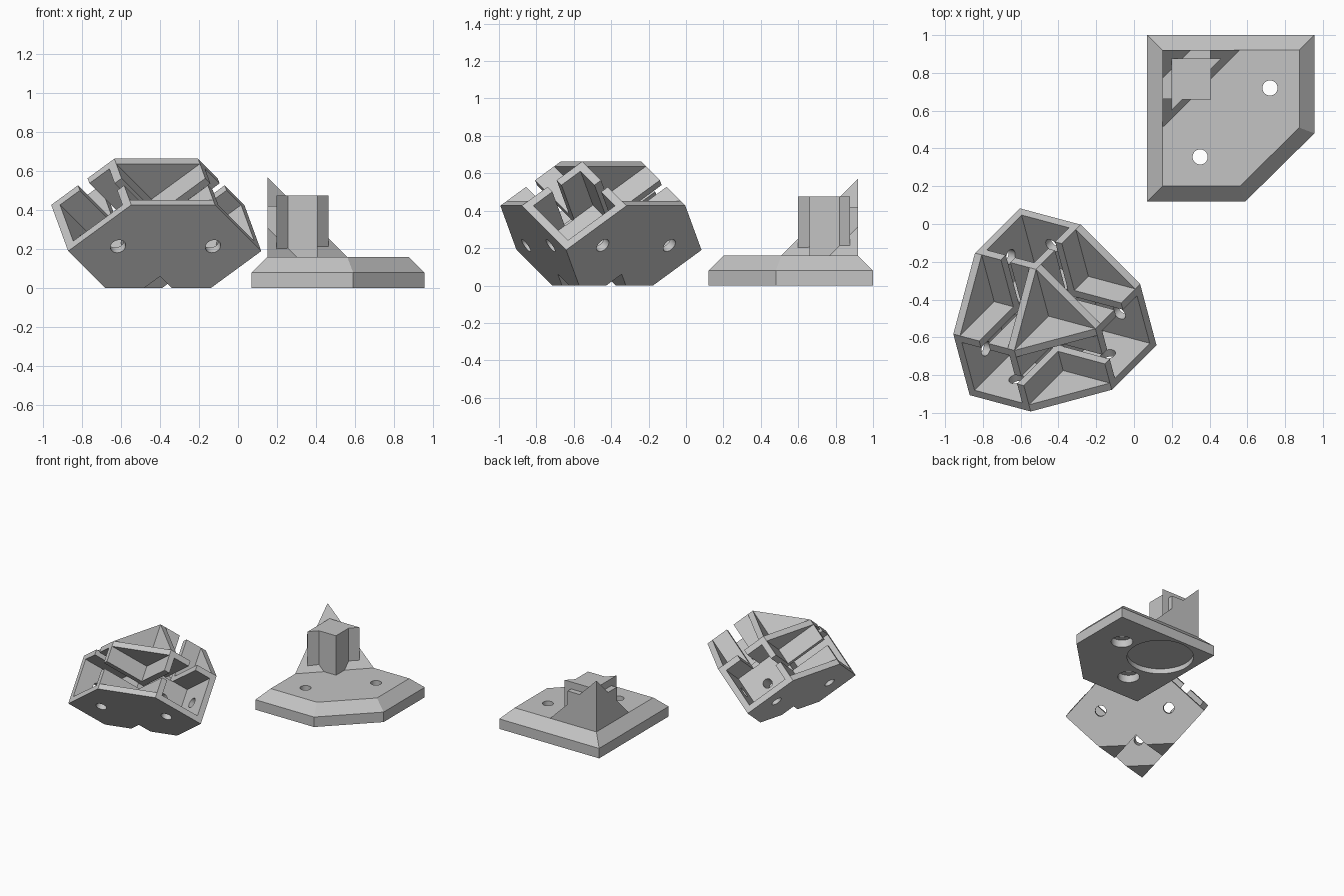
import bpy, bmesh, math
from mathutils import Matrix, Vector

cube = bpy.data.objects.get("Cube")
if cube:
    bpy.data.objects.remove(cube, do_unlink=True)

grey = bpy.data.materials.new("plain_grey")
grey.use_nodes = True
grey.diffuse_color = (0.55, 0.55, 0.55, 1)
grey.node_tree.nodes["Principled BSDF"].inputs["Base Color"].default_value = (0.55, 0.55, 0.55, 1)


def add(name, bm):
    bmesh.ops.recalc_face_normals(bm, faces=bm.faces[:])
    me = bpy.data.meshes.new(name)
    bm.to_mesh(me)
    bm.free()
    ob = bpy.data.objects.new(name, me)
    me.materials.append(grey)
    bpy.context.collection.objects.link(ob)
    return ob


def loft(name, *sections):
    """Solid through cross-sections, each given as (outline, height)."""
    bm = bmesh.new()
    rings = [[bm.verts.new((x, y, z)) for x, y in pts] for pts, z in sections]
    bm.faces.new(rings[0])
    bm.faces.new(rings[-1])
    for low, high in zip(rings, rings[1:]):
        for i in range(len(low)):
            j = (i + 1) % len(low)
            bm.faces.new((low[i], low[j], high[j], high[i]))
    return add(name, bm)


def box(name, lo, hi):
    (x0, y0, z0), (x1, y1, z1) = lo, hi
    outline = [(x0, y0), (x1, y0), (x1, y1), (x0, y1)]
    return loft(name, (outline, z0), (outline, z1))


def rod(name, x, y, z0, z1, radius, sides=32):
    outline = [(x + radius * math.cos(math.tau * i / sides),
                y + radius * math.sin(math.tau * i / sides)) for i in range(sides)]
    return loft(name, (outline, z0), (outline, z1))


def combine(ob, other, operation="DIFFERENCE"):
    other.hide_render = True
    mod = ob.modifiers.new("shape", "BOOLEAN")
    mod.operation = operation
    mod.solver = "EXACT"
    mod.object = other
    bpy.context.view_layer.objects.active = ob
    bpy.ops.object.modifier_apply(modifier=mod.name)
    bpy.data.objects.remove(other, do_unlink=True)


def finish(ob):
    bpy.ops.object.select_all(action="DESELECT")
    ob.select_set(True)
    bpy.context.view_layer.objects.active = ob
    bpy.ops.object.shade_smooth_by_angle(angle=math.radians(30))


# Foot plate: clipped square with a bevelled upper half
outer = [(0.07, 0.12), (0.59, 0.12), (0.955, 0.48), (0.955, 1.0), (0.07, 1.0)]
inner = [(0.15, 0.20), (0.56, 0.20), (0.875, 0.51), (0.875, 0.92), (0.15, 0.92)]
plate = loft("foot_plate", (outer, 0), (outer, 0.08), (inner, 0.16))
combine(plate, rod("pad_recess", 0.36, 0.73, -0.1, 0.04, 0.245, 64))
for x, y in ((0.35, 0.355), (0.72, 0.72)):
    combine(plate, rod("screw_hole", x, y, -0.1, 0.3, 0.04))
    combine(plate, rod("screw_head_recess", x, y, -0.1, 0.06, 0.08))
finish(plate)

# Foot post: corner gusset, square neck and flared post
bm = bmesh.new()
corners = [bm.verts.new(p) for p in ((0.15, 0.92, 0.16), (0.56, 0.92, 0.16),
                                     (0.15, 0.51, 0.16), (0.15, 0.92, 0.57))]
for skip in corners:
    bm.faces.new([v for v in corners if v != skip])
post = add("foot_post", bm)
combine(post, box("neck", (0.15, 0.662, 0.16), (0.405, 0.92, 0.42)), "UNION")
flared = [(0.198, 0.60), (0.255, 0.66), (0.407, 0.66), (0.407, 0.82), (0.463, 0.876), (0.198, 0.876)]
combine(post, loft("flare", (flared, 0.16), (flared, 0.476)), "UNION")
finish(post)

# Corner bracket, modelled along its three perpendicular sleeves
LENGTH, WIDTH, WALL = 0.724, 0.41, 0.045
MID, FAR, INSIDE = WIDTH / 2, 1.0, WIDTH - WALL
bracket = box("corner_bracket", (0, 0, 0), (LENGTH,) * 3)
combine(bracket, box("centre_pocket", (WIDTH,) * 3, (FAR,) * 3))
turn = Matrix(((0, 0, 1), (1, 0, 0), (0, 1, 0))).to_4x4()


def cut_each_axis(make):
    for step in range(3):
        cutter = make()
        for _ in range(step):
            cutter.data.transform(turn)
        combine(bracket, cutter)


clip = WIDTH + LENGTH
# clipped outer corners of panels and webs
cut_each_axis(lambda: loft("clip", *[([(clip - 0.2, 0.2), (clip + 1, 0.2), (clip + 1, clip + 1),
                                       (0.2, clip + 1), (0.2, clip - 0.2)], z) for z in (-0.1, FAR)]))
# open square sleeves
cut_each_axis(lambda: box("sleeve", (WALL, WALL, WIDTH), (INSIDE, INSIDE, FAR)))
# gaps between panels and webs
cut_each_axis(lambda: box("gap", (WIDTH, WIDTH, WALL), (FAR, FAR, INSIDE)))
# slots in the inner sleeve walls
cut_each_axis(lambda: box("slot", (INSIDE - 0.002, INSIDE - 0.002, MID - 0.031),
                          (FAR, FAR, MID + 0.031)))
# screw holes in the panels
cut_each_axis(lambda: rod("hole", 0.561, MID, -0.1, WALL + 0.05, 0.04))
cut_each_axis(lambda: rod("hole", MID, 0.561, -0.1, WALL + 0.05, 0.04))
# screw holes along each sleeve, and the hollow tip
cut_each_axis(lambda: rod("axial_hole", MID, MID, 0.1, WIDTH + 0.1, 0.035))
combine(bracket, box("tip_hollow", (-0.1,) * 3, (0.25,) * 3))

# stand the bracket on its clipped tip
axes = [Vector((math.sqrt(2 / 3) * math.cos(math.radians(d)),
                math.sqrt(2 / 3) * math.sin(math.radians(d)),
                math.sqrt(1 / 3))) for d in (225, 345, 105)]
stand = Matrix(axes).transposed().to_4x4()
stand.translation = (-0.452, -0.488, -0.228)
bracket.data.transform(stand)
combine(bracket, box("ground_cut", (-2, -2, -1), (1, 1, 0)))
finish(bracket)
